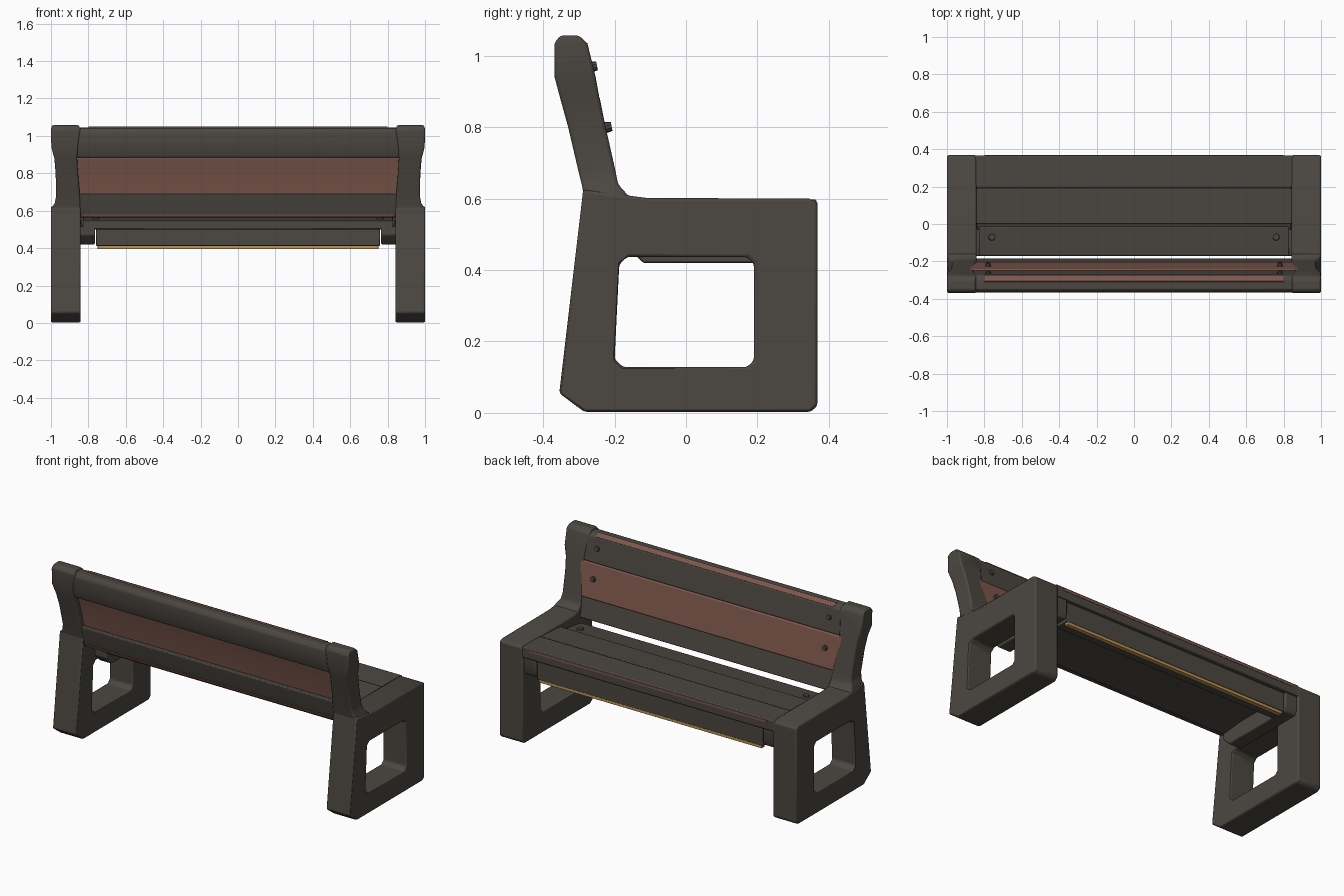
import bpy, bmesh, math
from mathutils import Matrix

if "Cube" in bpy.data.objects:
    bpy.data.objects.remove(bpy.data.objects["Cube"])


def material(name, rgb):
    m = bpy.data.materials.new(name)
    m.diffuse_color = (*rgb, 1)
    m.use_nodes = True
    m.node_tree.nodes["Principled BSDF"].inputs["Base Color"].default_value = m.diffuse_color
    return m


DARK = material("dark grey brown", (0.072, 0.063, 0.053))
BROWN = material("reddish brown", (0.20, 0.095, 0.072))
GOLD = material("warm gold", (0.52, 0.30, 0.09))


def finish(name, bm, mat, bevel=0.0, mirror=False):
    bmesh.ops.recalc_face_normals(bm, faces=bm.faces)
    me = bpy.data.meshes.new(name)
    bm.to_mesh(me)
    bm.free()
    me.materials.append(mat)
    ob = bpy.data.objects.new(name, me)
    bpy.context.collection.objects.link(ob)
    if mirror:
        ob.modifiers.new("mirror", "MIRROR")
    if bevel:
        b = ob.modifiers.new("bevel", "BEVEL")
        b.width, b.segments = bevel, 2
        b.limit_method, b.angle_limit = "ANGLE", math.radians(30)
    bpy.context.view_layer.objects.active = ob
    ob.select_set(True)
    bpy.ops.object.shade_smooth_by_angle(angle=math.radians(35))
    ob.select_set(False)
    return ob


def prism(name, yz, x0, x1, mat, bevel=0.006, mirror=False):
    """Extrude a (y, z) outline along x."""
    bm = bmesh.new()
    a = [bm.verts.new((x0, y, z)) for y, z in yz]
    b = [bm.verts.new((x1, y, z)) for y, z in yz]
    n = len(yz)
    bm.faces.new(a)
    bm.faces.new(b)
    for i in range(n):
        j = (i + 1) % n
        bm.faces.new((a[i], a[j], b[j], b[i]))
    return finish(name, bm, mat, bevel, mirror)


def box(name, x0, x1, y0, y1, z0, z1, mat, bevel=0.004, mirror=False):
    return prism(name, [(y0, z0), (y1, z0), (y1, z1), (y0, z1)], x0, x1, mat, bevel, mirror)


# side frames: closed ring with chamfered window
outer = [(-0.355, 0.055), (-0.285, 0.003), (0.35, 0.003), (0.368, 0.02),
         (0.368, 0.59), (0.345, 0.6), (-0.11, 0.602), (-0.288, 0.625)]
inner = [(-0.2, 0.15), (-0.175, 0.128), (0.17, 0.128), (0.19, 0.147),
         (0.19, 0.418), (0.17, 0.437), (-0.165, 0.437), (-0.187, 0.415)]
bm = bmesh.new()
loops = [[bm.verts.new((x, y, z)) for y, z in pts]
         for x in (0.842, 1.0) for pts in (outer, inner)]
for i in range(8):
    j = (i + 1) % 8
    for p, q in ((0, 1), (2, 3), (0, 2), (1, 3)):
        P, Q = loops[p], loops[q]
        bm.faces.new((P[i], P[j], Q[j], Q[i]))
finish("side_frames", bm, DARK, 0.008, True)

# back posts: lofted sections (z, inner x, outer x, back y, front y)
sections = [(0.58, 0.842, 1.0, -0.283, -0.12), (0.612, 0.842, 0.998, -0.287, -0.165),
            (0.64, 0.842, 0.98, -0.292, -0.19), (0.68, 0.845, 0.972, -0.302, -0.198),
            (0.80, 0.855, 0.975, -0.33, -0.225), (0.88, 0.86, 0.982, -0.352, -0.242),
            (0.94, 0.855, 0.998, -0.368, -0.253), (1.035, 0.843, 1.0, -0.369, -0.276),
            (1.057, 0.85, 0.995, -0.352, -0.30)]
bm = bmesh.new()
rings = [[bm.verts.new(c) for c in ((a, yb, z), (b, yb, z), (b, yf, z), (a, yf, z))]
         for z, a, b, yb, yf in sections]
bm.faces.new(rings[0])
bm.faces.new(rings[-1])
for r, s in zip(rings, rings[1:]):
    for i in range(4):
        j = (i + 1) % 4
        bm.faces.new((r[i], r[j], s[j], s[i]))
finish("back_posts", bm, DARK, 0.008, True)

# backrest slats
prism("backrest_top_slat", [(-0.247, 0.885), (-0.274, 1.03), (-0.30, 1.045), (-0.35, 1.043),
                            (-0.365, 1.02), (-0.364, 0.94), (-0.345, 0.885)], -0.88, 0.88, DARK)
prism("backrest_middle_slat", [(-0.203, 0.685), (-0.242, 0.885), (-0.315, 0.885),
                               (-0.292, 0.80), (-0.272, 0.685)], -0.88, 0.88, BROWN)
prism("backrest_bottom_slat", [(-0.183, 0.565), (-0.208, 0.69), (-0.30, 0.69),
                               (-0.283, 0.61), (-0.27, 0.565)], -0.86, 0.86, DARK)
# worn brown edges
prism("backrest_top_edge", [(-0.274, 1.034), (-0.305, 1.049), (-0.312, 1.044), (-0.28, 1.028)],
      -0.8, 0.8, BROWN, 0)
prism("backrest_bottom_edge", [(-0.277, 0.567), (-0.283, 0.583), (-0.276, 0.583), (-0.27, 0.567)],
      -0.83, 0.83, BROWN, 0)
box("seat_front_edge", -0.8, 0.8, 0.362, 0.368, 0.575, 0.589, BROWN, 0)

# seat slats, stepping down toward the back
prism("seat_front_slat", [(0.195, 0.54), (0.366, 0.53), (0.366, 0.598), (0.195, 0.596)],
      -0.85, 0.85, DARK)
prism("seat_middle_slat", [(0.0, 0.53), (0.19, 0.54), (0.19, 0.594), (0.0, 0.582)],
      -0.85, 0.85, DARK)
prism("seat_rear_slat", [(-0.17, 0.50), (-0.012, 0.515), (-0.012, 0.565), (-0.17, 0.545)],
      -0.83, 0.83, DARK)
box("seat_underlay", -0.84, 0.84, -0.03, 0.34, 0.515, 0.55, DARK)

# supports under the seat
box("seat_front_beam", -0.76, 0.76, 0.25, 0.345, 0.412, 0.53, DARK)
prism("seat_end_brackets", [(-0.17, 0.47), (-0.12, 0.42), (0.34, 0.42), (0.355, 0.45),
                            (0.355, 0.535), (-0.17, 0.515)], 0.765, 0.85, DARK, 0.006, True)
box("light_strip", -0.75, 0.75, 0.315, 0.342, 0.395, 0.413, GOLD, 0.002)


# bolts
def bolt(name, x, y, z, tilt, radius):
    bm = bmesh.new()
    bmesh.ops.create_cone(bm, cap_ends=True, segments=10, radius1=radius, radius2=radius * 0.75,
                          depth=0.024, matrix=Matrix.Translation((x, y, z)) @
                          Matrix.Rotation(tilt, 4, "X"))
    finish(name, bm, DARK, 0, True)


bolt("middle_slat_bolts", 0.78, -0.22, 0.80, math.radians(-79), 0.017)
bolt("top_slat_bolts", 0.78, -0.261, 0.97, math.radians(-79), 0.017)
bolt("rear_slat_bolts", 0.76, -0.07, 0.555, 0, 0.022)
